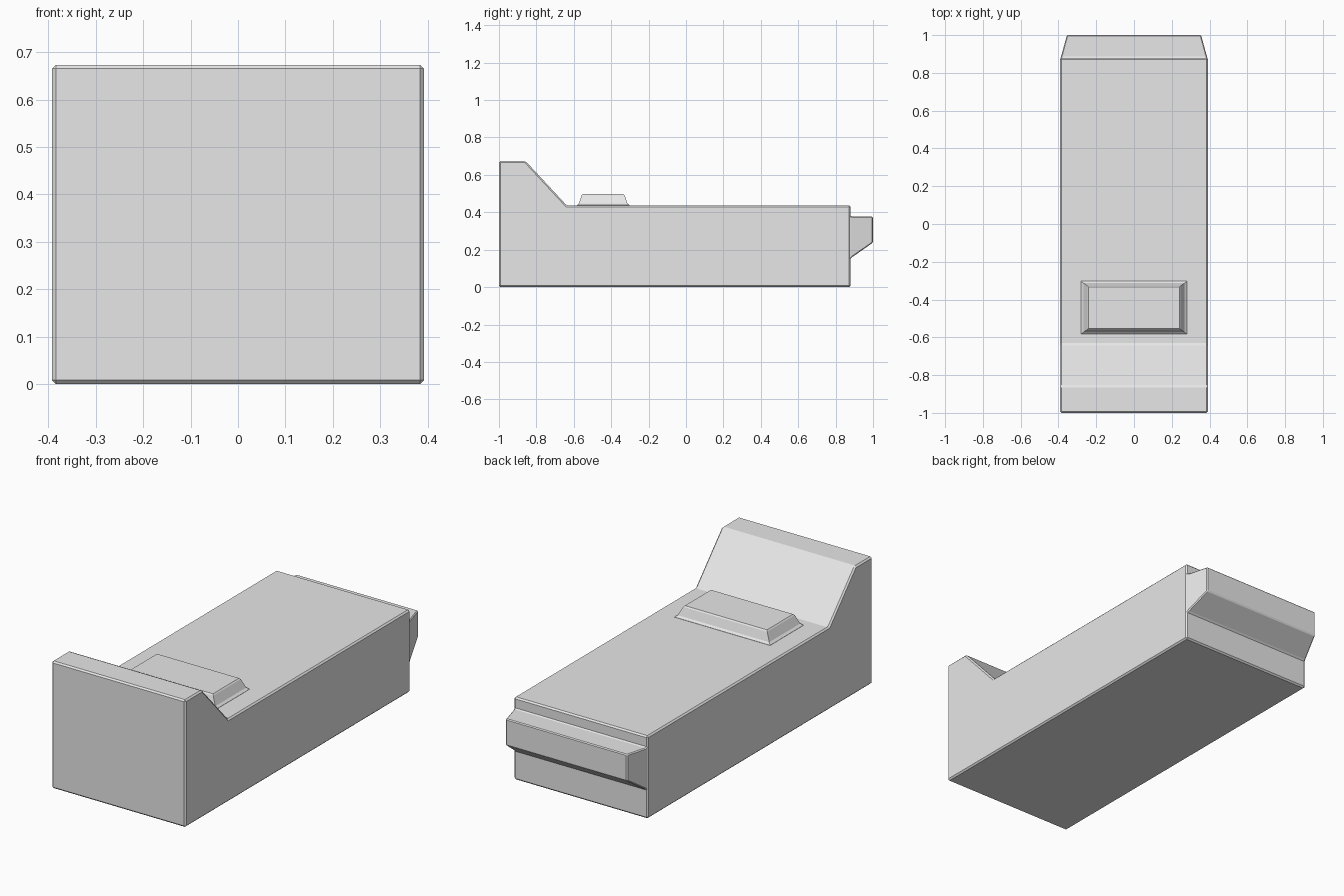
import bpy
import bmesh
from math import radians

cube = bpy.data.objects.get("Cube")
if cube:
    bpy.data.objects.remove(cube, do_unlink=True)

# Single plain grey material
grey = bpy.data.materials.new("light_grey")
grey.use_nodes = True
colour = (0.8, 0.8, 0.8, 1)
grey.diffuse_color = colour
grey.node_tree.nodes["Principled BSDF"].inputs["Base Color"].default_value = colour


def loft(name, rings, chamfer=0):
    """Skin a closed solid through matching rings of points."""
    bm = bmesh.new()
    loops = [[bm.verts.new(p) for p in ring] for ring in rings]
    for a, b in zip(loops, loops[1:]):
        for i in range(len(a)):
            j = (i + 1) % len(a)
            bm.faces.new((a[i], a[j], b[j], b[i]))
    bm.faces.new(loops[0][::-1])
    bm.faces.new(loops[-1])
    bmesh.ops.recalc_face_normals(bm, faces=bm.faces)
    mesh = bpy.data.meshes.new(name)
    bm.to_mesh(mesh)
    bm.free()
    mesh.materials.append(grey)
    obj = bpy.data.objects.new(name, mesh)
    bpy.context.collection.objects.link(obj)
    if chamfer:
        mod = obj.modifiers.new("chamfer", "BEVEL")
        mod.width = chamfer
        mod.segments = 1
        mod.limit_method = "ANGLE"
        mod.angle_limit = radians(40)
    return obj


# Main body: side profile with a raised, sloped head end
profile = [(-1, 0), (0.88, 0), (0.88, 0.437), (-0.638, 0.437),
           (-0.857, 0.673), (-1, 0.673)]
loft("main_body", [[(x, y, z) for y, z in profile] for x in (-0.392, 0.392)], 0.008)

# Tapered block on the back end: y, half width, bottom, top
sections = [(0.84, 0.38, 0.16, 0.375), (0.876, 0.389, 0.148, 0.384),
            (0.888, 0.386, 0.16, 0.377), (1, 0.355, 0.238, 0.377)]
loft("back_block", [[(-w, y, lo), (w, y, lo), (w, y, hi), (-w, y, hi)]
                    for y, w, lo, hi in sections], 0.005)

# Raised panel with flared foot and chamfered top: half width, half depth, height
levels = [(0.28, 0.14, 0.43), (0.28, 0.14, 0.438), (0.268, 0.13, 0.447),
          (0.246, 0.115, 0.491), (0.24, 0.109, 0.497)]
mid = -0.443
loft("raised_panel", [[(-w, mid - d, z), (w, mid - d, z), (w, mid + d, z), (-w, mid + d, z)]
                      for w, d, z in levels])
